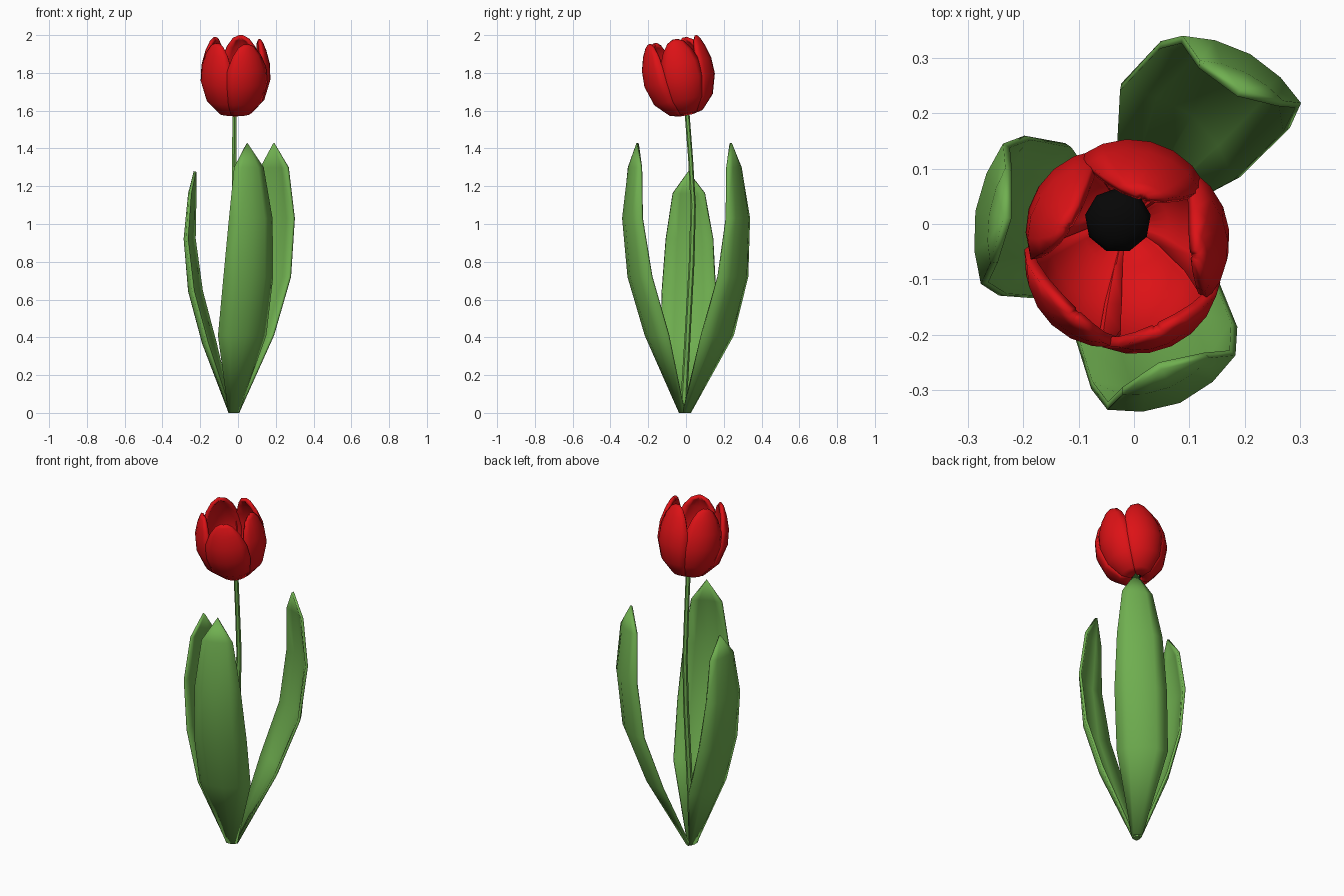
import bpy, bmesh
from math import sin, cos, radians
from mathutils import Vector, Matrix

if "Cube" in bpy.data.objects:
    bpy.data.objects.remove(bpy.data.objects["Cube"])

def material(name, rgb):
    m = bpy.data.materials.new(name)
    m.diffuse_color = (*rgb, 1)
    m.use_nodes = True
    m.node_tree.nodes["Principled BSDF"].inputs["Base Color"].default_value = m.diffuse_color
    return m

GREEN = material("leaf green", (0.16, 0.43, 0.08))
RED = material("petal red", (0.72, 0.006, 0.008))
BLACK = material("dark centre", (0.002, 0.002, 0.002))

def finish(ob):
    bpy.ops.object.select_all(action="DESELECT")
    ob.select_set(True)
    bpy.context.view_layer.objects.active = ob
    bpy.ops.object.shade_smooth_by_angle(angle=radians(40))

def skin(name, rings, mat, thick=0, closed=False):
    """Bridge rows of points into a sheet or tube, optionally thickened inward."""
    bm = bmesh.new()
    rows = [[bm.verts.new(p) for p in r] for r in rings]
    n = len(rows[0])
    for a, b in zip(rows, rows[1:]):
        for j in range(n if closed else n - 1):
            k = (j + 1) % n
            bm.faces.new((a[j], a[k], b[k], b[j]))
    if closed:
        bm.faces.new(rows[0][::-1])
        bm.faces.new(rows[-1])
    bmesh.ops.remove_doubles(bm, verts=bm.verts, dist=0.0005)
    me = bpy.data.meshes.new(name)
    bm.to_mesh(me)
    bm.free()
    ob = bpy.data.objects.new(name, me)
    bpy.context.collection.objects.link(ob)
    me.materials.append(mat)
    if thick:
        s = ob.modifiers.new("thickness", "SOLIDIFY")
        s.thickness, s.offset = thick, -1
    finish(ob)

# Leaves: height, distance out, half width, outward bulge
LEAF = [(0, 0.015, 0.03, 0.012), (0.41, 0.15, 0.142, 0.062), (0.72, 0.246, 0.146, 0.062),
        (1.03, 0.292, 0.128, 0.042), (1.30, 0.278, 0.087, 0.022), (1.43, 0.263, 0, 0)]

def leaf(name, azimuth, reach, width, height, bulge, sway, low_sway=0, twist=0, low_reach=0):
    rings = []
    for z, d, w, b in LEAF:
        f = z / 1.43
        a = radians(azimuth + twist * (1 - f))
        out, side = Vector((cos(a), sin(a), 0)), Vector((-sin(a), cos(a), 0))
        shift = (low_sway * (1 - f) + sway * f) * min(1, z / 0.3)
        dist = d * (reach + low_reach * max(0, 1 - z / 1.1))
        c = Vector((-0.03, -0.01, z * height)) + side * shift
        rings.append([c + out * (dist + b * bulge * (1 - u * u)) + side * w * width * u
                      for u in (-1, -0.55, 0, 0.55, 1)])
    skin(name, rings, GREEN, 0.014)

leaf("front_leaf", -67, 1.0, 0.98, 1.0, 0.95, -0.025)
leaf("back_leaf", 66, 1.22, 0.96, 1.0, 0.75, -0.10, 0.07, -20, 0.3)
leaf("left_leaf", 171, 0.78, 1.0, 0.895, 0.72, 0.01)

# Stem: a slender bent tube
path = [(-0.03, -0.015, 0, 0.018), (-0.028, 0.008, 0.4, 0.016), (-0.022, 0.03, 0.8, 0.015),
        (-0.02, 0.038, 1.1, 0.014), (-0.02, 0.024, 1.35, 0.013), (-0.018, 0.003, 1.62, 0.013)]
skin("stem", [[(x + r * cos(radians(60 * k + 30)), y + r * sin(radians(60 * k + 30)), z)
               for k in range(6)] for x, y, z, r in path], GREEN, closed=True)

# Flower head: cup of overlapping petals leaning forward
TILT = Matrix.Translation((-0.015, 0.006, 1.576)) @ Matrix.Rotation(radians(11), 4, "X")
# height, radius, half angle
PETAL = [(0, 0.03, 40), (0.012, 0.085, 40), (0.085, 0.153, 41), (0.19, 0.184, 41),
         (0.275, 0.181, 38), (0.345, 0.163, 30), (0.39, 0.145, 19), (0.407, 0.133, 6)]

def petal(name, azimuth, scale):
    rings = []
    for z, r, half in PETAL:
        row = []
        for u in (-1, -0.66, -0.33, 0, 0.33, 0.66, 1):
            a = radians(azimuth + half * u)
            q = r * scale * (1 - 0.06 * u * u)
            row.append(TILT @ Vector((q * cos(a), q * sin(a), z)))
        rings.append(row)
    skin(name, rings, RED, 0.02)

for i, (az, s) in enumerate([(6, 1.02), (76, 1.02), (148, 1.01), (226, 1.06), (295, 1.08)]):
    petal(f"petal_{i + 1}", az, s)

# Dark centre inside the cup
bpy.ops.mesh.primitive_uv_sphere_add(segments=9, ring_count=6, radius=0.06)
centre = bpy.context.object
centre.name = "flower_centre"
centre.matrix_world = TILT @ Matrix.Translation((-0.014, 0.01, 0.05)) @ Matrix.Diagonal((1, 1, 0.6, 1))
centre.data.materials.append(BLACK)
finish(centre)
